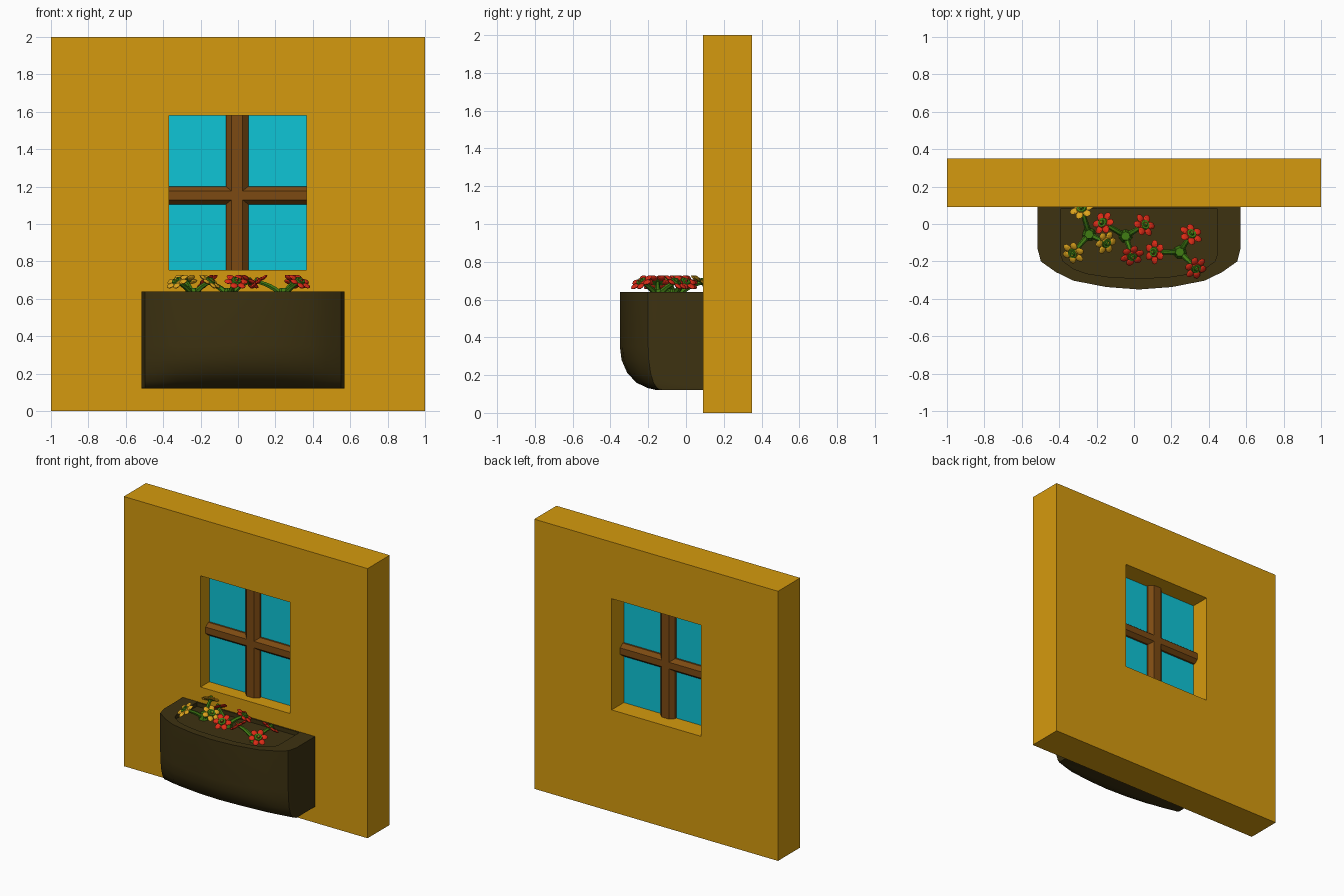
import bpy, bmesh, math
from mathutils import Matrix, Vector

if "Cube" in bpy.data.objects:
    bpy.data.objects.remove(bpy.data.objects["Cube"])


def material(name, hexa):
    lin = lambda c: c / 12.92 if c <= 0.04045 else ((c + 0.055) / 1.055) ** 2.4
    m = bpy.data.materials.new(name)
    m.diffuse_color = [lin(int(hexa[i:i + 2], 16) / 255) for i in (0, 2, 4)] + [1]
    m.use_nodes = True
    m.node_tree.nodes["Principled BSDF"].inputs["Base Color"].default_value = m.diffuse_color
    return m


WALL = material("ochre", "d59a0e")
GLASS = material("glass", "0ec5d6")
WOOD = material("wood", "7c4a12")
POT = material("dark_brown", "3d3211")
RED = material("red", "dc2b16")
YELLOW = material("yellow", "dca31c")
GREEN = material("green", "417d14")


def finish(name, bm, mats, smooth=None):
    bmesh.ops.recalc_face_normals(bm, faces=bm.faces)
    me = bpy.data.meshes.new(name)
    bm.to_mesh(me)
    bm.free()
    for m in mats:
        me.materials.append(m)
    ob = bpy.data.objects.new(name, me)
    bpy.context.collection.objects.link(ob)
    if smooth:
        bpy.ops.object.select_all(action='DESELECT')
        ob.select_set(True)
        bpy.context.view_layer.objects.active = ob
        bpy.ops.object.shade_smooth_by_angle(angle=math.radians(smooth))
    return ob


def loft(bm, rings, closed=False):
    """Bridge rings of points; cap both ends, or join last to first."""
    vs = [[bm.verts.new(p) for p in r] for r in rings]
    n = len(vs[0])
    for a, b in zip(vs, vs[1:] + (vs[:1] if closed else [])):
        for i in range(n):
            j = (i + 1) % n
            bm.faces.new((a[i], a[j], b[j], b[i]))
    if not closed:
        bm.faces.new(vs[0])
        bm.faces.new(vs[-1])


def rect(x0, x1, z0, z1, y):
    return [(x0, y, z0), (x1, y, z0), (x1, y, z1), (x0, y, z1)]


# Wall with window opening
OPEN = (-0.37, 0.365, 0.755, 1.58)
bm = bmesh.new()
loft(bm, [rect(-1, 1, 0, 2, 0.09), rect(-1, 1, 0, 2, 0.35),
          rect(*OPEN, 0.35), rect(*OPEN, 0.09)], closed=True)
finish("wall", bm, [WALL])

# Glass pane
bm = bmesh.new()
loft(bm, [rect(*OPEN, 0.193), rect(*OPEN, 0.207)])
finish("window_glass", bm, [GLASS])

# Glazing bars with chamfered octagonal section
def bar(name, horizontal, mid, half, lo, hi):
    d, c = 0.05, half * 0.5
    prof = [(half, d * .4), (c, d), (-c, d), (-half, d * .4),
            (-half, -d * .4), (-c, -d), (c, -d), (half, -d * .4)]
    bm = bmesh.new()
    loft(bm, [[(e, 0.2 + v, mid + u) if horizontal else (mid + u, 0.2 + v, e)
               for u, v in prof] for e in (lo, hi)])
    finish(name, bm, [WOOD])


bar("vertical_bar", False, -0.005, 0.06, OPEN[2], OPEN[3])
bar("horizontal_bar", True, 1.153, 0.048, OPEN[0], OPEN[1])

# Planter: bulging front that curves in to a straight bottom edge
CX = 0.027
OUTER = [(.543, .12), (.543, -.13), (.525, -.20), (.445, -.257), (.35, -.303), (.175, -.337), (0, -.35)]
INNER = [(.42, .08), (.42, -.16), (.405, -.20), (.35, -.24), (.28, -.265), (.15, -.285), (0, -.29)]


def outline(half, z, s=1):
    pts = half + [(-x, y) for x, y in reversed(half[:-1])]
    return [(CX + x, y if y >= -.13 else -.13 + (y + .13) * s, z) for x, y in pts]


bm = bmesh.new()
levels = [(.12, 0.0), (.122, .14), (.132, .34), (.16, .60), (.21, .82), (.28, .96), (.35, 1), (.64, 1)]
loft(bm, [outline(OUTER, z, s) for z, s in levels]
     + [outline(INNER, .64), outline(INNER, .61)])
finish("planter", bm, [POT], smooth=40)


# Flower head: six petals, a raised disc and a green centre
def flower(name, pos, normal, mat):
    place = Matrix.Translation(pos) @ normal.to_track_quat('Z', 'Y').to_matrix().to_4x4()
    bm = bmesh.new()
    for k in range(6):
        m = (place @ Matrix.Rotation(k * math.pi / 3, 4, 'Z') @ Matrix.Translation((.041, 0, 0))
             @ Matrix.Diagonal((.025, .021, .009, 1)))
        bmesh.ops.create_uvsphere(bm, u_segments=8, v_segments=4, radius=1, matrix=m)
    bmesh.ops.create_cone(bm, cap_ends=True, segments=10, radius1=.034, radius2=.026, depth=.018,
                          matrix=place @ Matrix.Translation((0, 0, .003)))
    n = len(bm.faces)
    bmesh.ops.create_uvsphere(bm, u_segments=8, v_segments=4, radius=.015,
                              matrix=place @ Matrix.Translation((0, 0, .011)))
    bm.faces.ensure_lookup_table()
    for f in bm.faces[n:]:
        f.material_index = 1
    finish(name, bm, [mat, GREEN], smooth=35)


# Curved stem as a six-sided tube
def stem(name, a, b, c):
    bm = bmesh.new()
    rings = []
    for i in range(6):
        t = i / 5
        p = a * (1 - t) ** 2 + b * 2 * t * (1 - t) + c * t * t
        q = ((b - a) * (1 - t) + (c - b) * t).to_track_quat('Z', 'Y')
        r = .017 - .006 * t
        rings.append([p + q @ Vector((r * math.cos(k * math.pi / 3), r * math.sin(k * math.pi / 3), 0))
                      for k in range(6)])
    loft(bm, rings)
    finish(name, bm, [GREEN])


# Three plants with three blooms each
PLANTS = [
    ((-.24, -.055), YELLOW, [(-.28, .08), (-.325, -.155), (-.15, -.10)]),
    ((-.045, -.065), RED, [(-.165, .005), (.055, -.005), (-.01, -.17)]),
    ((.245, -.15), RED, [(.305, -.055), (.11, -.15), (.33, -.235)]),
]
for i, ((cx, cy), mat, heads) in enumerate(PLANTS, 1):
    bm = bmesh.new()
    bmesh.ops.create_cone(bm, cap_ends=True, segments=7, radius1=.038, radius2=.024, depth=.05,
                          matrix=Matrix.Translation((cx, cy, .632)))
    finish(f"plant_base_{i}", bm, [GREEN])
    for j, (x, y) in enumerate(heads, 1):
        out = Vector((x - cx, y - cy, 0))
        normal = (out.normalized() * .75 + Vector((0, 0, 1))).normalized()
        head = Vector((x, y, .692))
        base = Vector((cx, cy, .61))
        stem(f"stem_{i}_{j}", base, base + out * .4 + Vector((0, 0, .06)), head - normal * .004)
        flower(f"flower_{i}_{j}", head, normal, mat)
